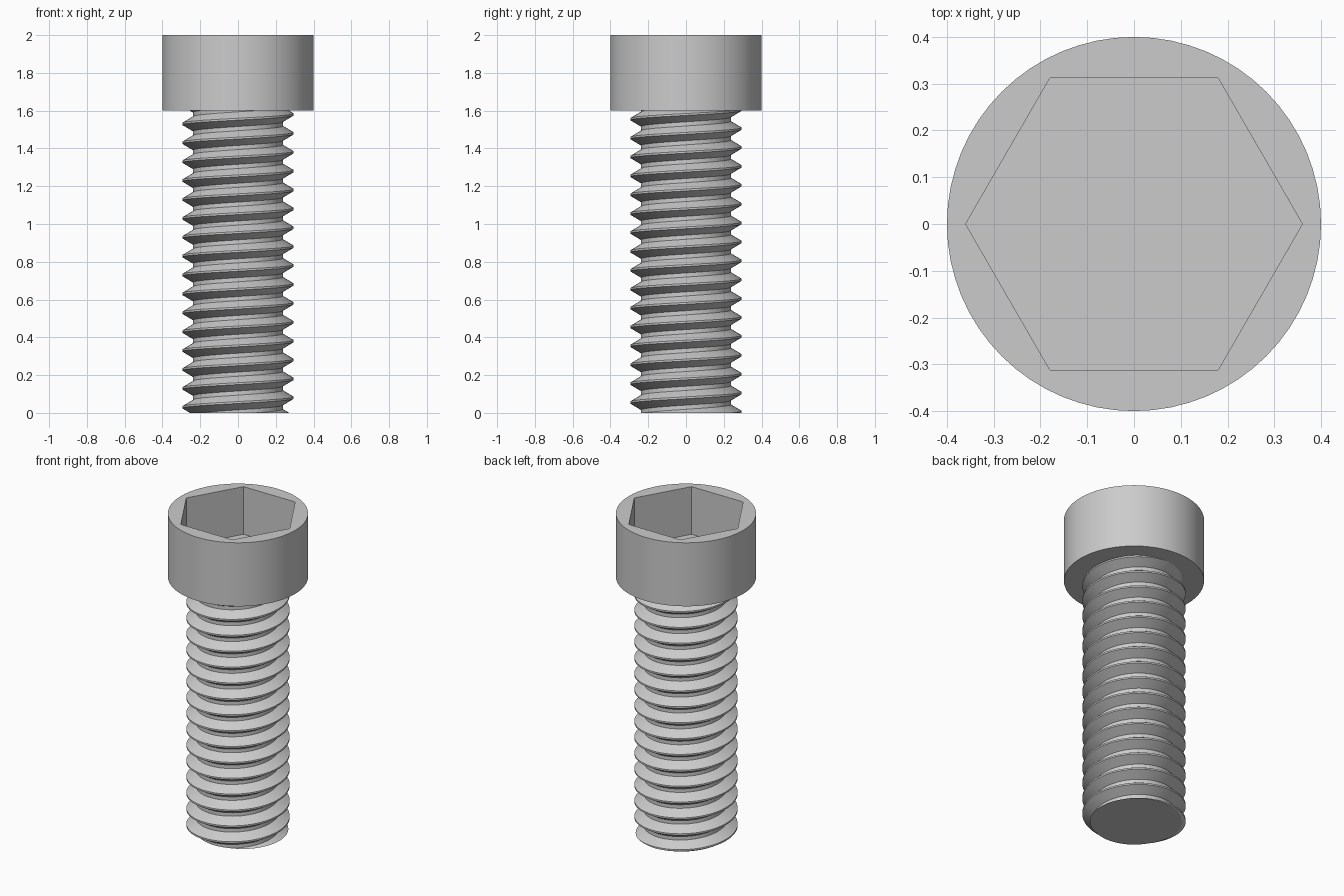
import bpy, bmesh
from math import cos, sin, tau, radians

cube = bpy.data.objects.get("Cube")
if cube:
    bpy.data.objects.remove(cube, do_unlink=True)

steel = bpy.data.materials.new("grey steel")
steel.use_nodes = True
steel.diffuse_color = (0.6, 0.6, 0.6, 1)
steel.node_tree.nodes["Principled BSDF"].inputs["Base Color"].default_value = (0.6, 0.6, 0.6, 1)

HEAD_R, HEAD_Z, TOP = 0.4, 1.6, 2.0
HEX_R, HEX_Z = 0.36, 1.7
PITCH, ROOT_R, CREST_R = 0.1, 0.238, 0.295
SEGMENTS = 64


def finish(name, bm):
    bmesh.ops.recalc_face_normals(bm, faces=bm.faces[:])
    mesh = bpy.data.meshes.new(name)
    bm.to_mesh(mesh)
    bm.free()
    obj = bpy.data.objects.new(name, mesh)
    mesh.materials.append(steel)
    bpy.context.collection.objects.link(obj)
    bpy.ops.object.select_all(action='DESELECT')
    obj.select_set(True)
    bpy.context.view_layer.objects.active = obj
    bpy.ops.object.shade_smooth_by_angle(angle=radians(30))
    return obj


def ring(bm, count, radius, z):
    return [bm.verts.new((radius * cos(tau * i / count), radius * sin(tau * i / count), z))
            for i in range(count)]


def walls(bm, low, high):
    for i in range(len(low)):
        j = (i + 1) % len(low)
        bm.faces.new((low[i], low[j], high[j], high[i]))


# Cylinder head with a hexagonal socket
bm = bmesh.new()
base, rim = ring(bm, SEGMENTS, HEAD_R, HEAD_Z), ring(bm, SEGMENTS, HEAD_R, TOP)
floor, mouth = ring(bm, 6, HEX_R, HEX_Z), ring(bm, 6, HEX_R, TOP)
walls(bm, base, rim)
walls(bm, floor, mouth)
bm.faces.new(base)
bm.faces.new(floor)
# Top annulus: each hexagon side fans out to its sector of the rim
for k in range(6):
    a, b = round(k * SEGMENTS / 6), round((k + 1) * SEGMENTS / 6)
    sector = [rim[i % SEGMENTS] for i in range(a, b + 1)]
    bm.faces.new([mouth[k]] + sector + [mouth[(k + 1) % 6]])
finish("socket_head", bm)

# Right-handed helical thread, swept as one profile per pitch
profile = [(CREST_R, -0.005), (CREST_R, 0.005), (ROOT_R, 0.039),
           (ROOT_R, 0.061), (CREST_R, 0.095)]
bm = bmesh.new()
previous = None
for step in range(19 * SEGMENTS + 1):
    angle = tau * step / SEGMENTS
    rise = -0.22 + PITCH * step / SEGMENTS
    row = [bm.verts.new((r * cos(angle), r * sin(angle), rise + dz)) for r, dz in profile]
    if previous:
        for i in range(len(profile) - 1):
            bm.faces.new((previous[i], row[i], row[i + 1], previous[i + 1]))
    previous = row
bmesh.ops.remove_doubles(bm, verts=bm.verts[:], dist=0.0001)

# Trim the thread flat at the tip and under the head, then cap both ends
for z, direction in ((0, -1), (HEAD_Z, 1)):
    geom = bm.verts[:] + bm.edges[:] + bm.faces[:]
    cut = bmesh.ops.bisect_plane(bm, geom=geom, dist=0.00001, plane_co=(0, 0, z),
                                 plane_no=(0, 0, direction), clear_outer=True)
    edges = [e for e in cut["geom_cut"] if isinstance(e, bmesh.types.BMEdge) and e.is_boundary]
    bmesh.ops.contextual_create(bm, geom=edges)
finish("threaded_shank", bm)
